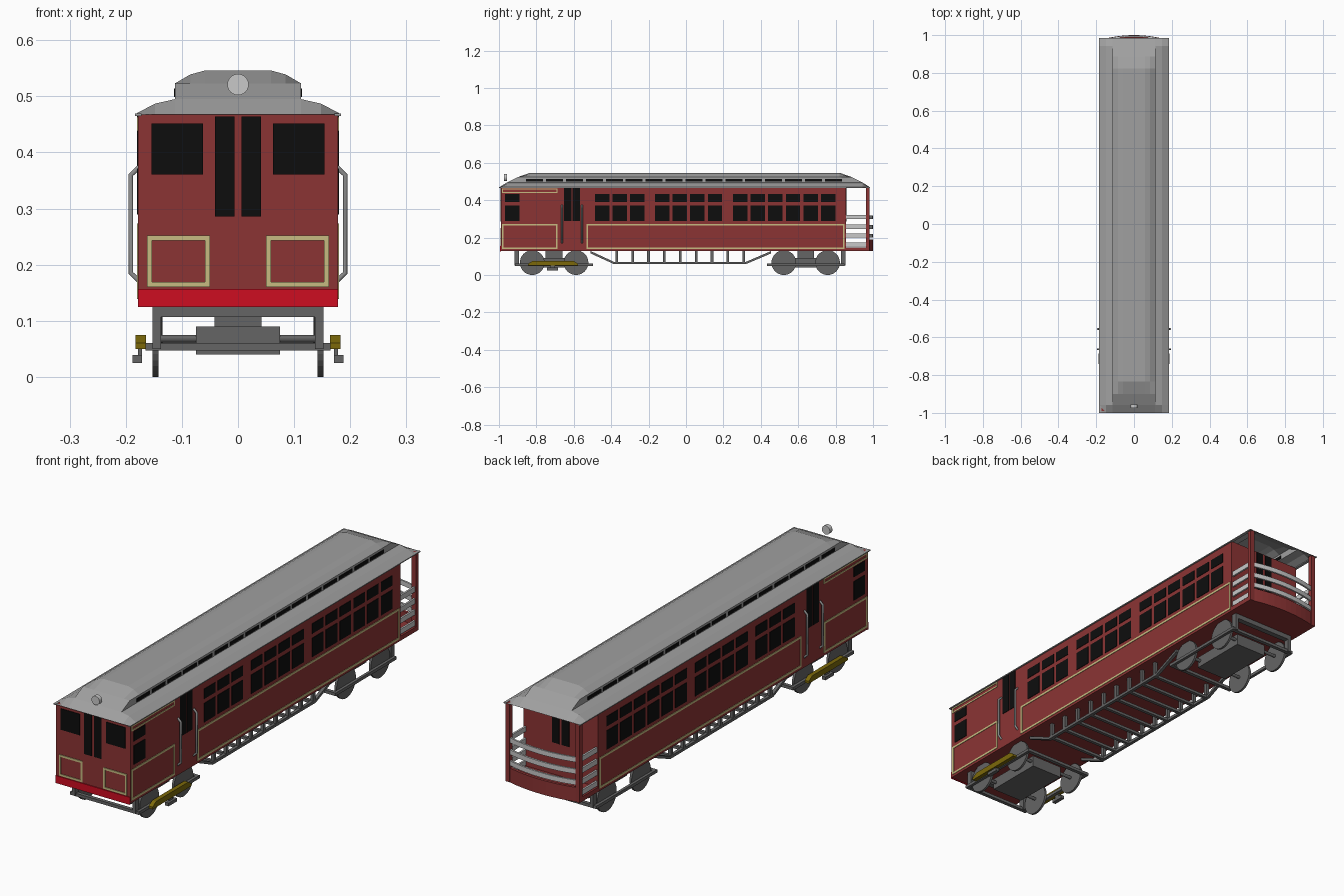
import bpy, bmesh, math

if "Cube" in bpy.data.objects:
    bpy.data.objects.remove(bpy.data.objects["Cube"])

def material(name, rgb):
    m = bpy.data.materials.new(name)
    m.diffuse_color = (*rgb, 1)
    m.use_nodes = True
    m.node_tree.nodes["Principled BSDF"].inputs["Base Color"].default_value = m.diffuse_color
    return m

MAROON = material("maroon paint", (0.26, 0.034, 0.034))
RED = material("bright red", (0.61, 0.004, 0.015))
CREAM = material("cream trim", (0.57, 0.50, 0.22))
BLACK = material("black glass", (0.004, 0.004, 0.004))
ROOF = material("roof grey", (0.35, 0.35, 0.35))
STEEL = material("dark steel", (0.13, 0.13, 0.13))
OCHRE = material("ochre beam", (0.20, 0.14, 0.003))
SILVER = material("light silver", (0.58, 0.58, 0.58))
HANDLE = material("handle grey", (0.27, 0.27, 0.27))

def finish(name, bm, mat):
    bmesh.ops.recalc_face_normals(bm, faces=bm.faces)
    me = bpy.data.meshes.new(name)
    bm.to_mesh(me)
    bm.free()
    me.materials.append(mat)
    ob = bpy.data.objects.new(name, me)
    bpy.context.collection.objects.link(ob)
    return ob

def boxes(name, items, mat, mirror=False):
    """One mesh made of boxes (x0, x1, y0, y1, z0, z1), optionally mirrored in x."""
    bm = bmesh.new()
    if mirror:
        items = items + [(-b[1], -b[0], *b[2:]) for b in items]
    for x0, x1, y0, y1, z0, z1 in items:
        vs = bmesh.ops.create_cube(bm, size=1)["verts"]
        for v in vs:
            v.co = ((x0 + x1) / 2 + v.co.x * (x1 - x0), (y0 + y1) / 2 + v.co.y * (y1 - y0),
                    (z0 + z1) / 2 + v.co.z * (z1 - z0))
    return finish(name, bm, mat)

def prism(name, pts, axis, a, b, mat, mirror=False):
    """Extrude a 2D outline along x (outline in y, z) or z (outline in x, y)."""
    bm = bmesh.new()
    for s in ((1, -1) if mirror else (1,)):
        def at(p, d):
            return (s * d, p[0], p[1]) if axis == "x" else (s * p[0], p[1], d)
        lo = [bm.verts.new(at(p, a)) for p in pts]
        hi = [bm.verts.new(at(p, b)) for p in pts]
        bm.faces.new(lo)
        bm.faces.new(hi)
        for i in range(len(pts)):
            j = (i + 1) % len(pts)
            bm.faces.new((lo[i], lo[j], hi[j], hi[i]))
    return finish(name, bm, mat)

def cylinders(name, items, mat, axis="x", n=32):
    """Cylinders (centre, radius, length) along x or y."""
    bm = bmesh.new()
    for c, r, l in items:
        vs = bmesh.ops.create_cone(bm, cap_ends=True, segments=n, radius1=r, radius2=r, depth=l)["verts"]
        for v in vs:
            x, y, z = v.co
            off = (z, x, y) if axis == "x" else (x, z, y)
            v.co = [c[i] + off[i] for i in range(3)]
    return finish(name, bm, mat)

def border(u0, u1, z0, z1, t):
    """Four strips round a rectangle, as (u0, u1, z0, z1)."""
    return [(u0, u1, z0, z0 + t), (u0, u1, z1 - t, z1),
            (u0, u0 + t, z0 + t, z1 - t), (u1 - t, u1, z0 + t, z1 - t)]

W, FRONT, BACK, FLOOR, EAVE = 0.178, -0.99, 0.855, 0.128, 0.468
SX = (W - 0.002, W + 0.002)          # side plate depth
FY = (FRONT - 0.003, FRONT + 0.002)  # front plate depth

# Car body and the red front buffer band
boxes("car_body", [(-W, W, FRONT, BACK, FLOOR, EAVE)], MAROON)
boxes("front_band", [(-W, W, FRONT - 0.004, FRONT + 0.002, 0.125, 0.157)], RED)

# Roof: stepped cross-section, cut down in height towards both ends
half = [(0.184, 0.468), (0.148, 0.487), (0.1125, 0.495), (0.1125, 0.523), (0.085, 0.539), (0.059, 0.546)]
section = half + [(-x, z) for x, z in reversed(half)]
rings = [(-1.0, 0.468), (-0.957, 0.495), (-0.90, 0.523), (-0.835, 1),
         (0.822, 1), (0.887, 0.523), (0.943, 0.495), (0.985, 0.468)]
bm = bmesh.new()
rows = [[bm.verts.new((x, y, min(z, cap))) for x, z in section] for y, cap in rings]
for r0, r1 in zip(rows, rows[1:]):
    for i in range(len(section) - 1):
        bm.faces.new((r0[i], r0[i + 1], r1[i + 1], r1[i]))
bmesh.ops.remove_doubles(bm, verts=bm.verts, dist=1e-5)
finish("roof", bm, ROOF)
# Eave lip round the roof edge
boxes("eave_lip", [(0.172, 0.184, -1.0, 0.985, 0.465, 0.469)], ROOF, True)

# Clerestory windows
boxes("clerestory_windows", [(0.111, 0.1145, -0.855 + i * 0.1065, -0.764 + i * 0.1065, 0.499, 0.514)
                             for i in range(16)], BLACK, True)

# Side windows: each has an upper and a lower pane
starts = [-0.968]
for first, count in ((-0.487, 3), (-0.166, 4), (0.251, 6)):
    starts += [first + i * 0.0942 for i in range(count)]
boxes("side_windows", [(*SX, y, y + 0.077, z0, z1) for y in starts
                       for z0, z1 in ((0.39, 0.433), (0.289, 0.371))], BLACK, True)
boxes("side_door_windows", [(*SX, y, y + 0.039, 0.289, 0.465) for y in (-0.652, -0.607)], BLACK, True)

# Cream outlines on the sides and front
trim = (border(-0.984, -0.687, 0.139, 0.273, 0.009) + border(-0.984, -0.687, 0.438, 0.463, 0.006)
        + border(-0.533, 0.848, 0.139, 0.273, 0.009))
boxes("side_trim", [(*SX, *t) for t in trim], CREAM, True)
boxes("front_trim", [(t[0], t[1], *FY, t[2], t[3]) for t in border(0.05, 0.1625, 0.16, 0.252, 0.009)], CREAM, True)

# Front and rear end windows
boxes("front_windows", [(0.0625, 0.154, *FY, 0.361, 0.452), (0.006, 0.041, *FY, 0.286, 0.464)], BLACK, True)
boxes("rear_door_windows", [(0.006, 0.041, BACK - 0.002, BACK + 0.003, 0.286, 0.464)], BLACK, True)

# Headlight
cylinders("headlight", [((0, -0.965, 0.521), 0.019, 0.018)], SILVER, "y", 24)

# Door grab handles
for s in (1, -1):
    for y in (-0.663, -0.556):
        cu = bpy.data.curves.new("door_handle", "CURVE")
        cu.dimensions = "3D"
        cu.bevel_depth = 0.005
        cu.bevel_resolution = 1
        sp = cu.splines.new("POLY")
        path = [(0.176, 0.374), (0.191, 0.36), (0.191, 0.185), (0.176, 0.171)]
        sp.points.add(3)
        for p, (x, z) in zip(sp.points, path):
            p.co = (s * x, y, z, 1)
        cu.materials.append(HANDLE)
        bpy.context.collection.objects.link(bpy.data.objects.new("door_handle", cu))

# Rear platform with bowed edge, apron, posts and rails
def bow(inset, w=W):
    return [(w * k / 6, 1.0 - inset - 0.025 * (k / 6) ** 2) for k in range(6, -7, -1)]

prism("platform_floor", [(W, BACK)] + bow(0) + [(-W, BACK)], "z", FLOOR, 0.148, MAROON)
prism("platform_apron", bow(0) + bow(0.012)[::-1], "z", 0.146, 0.19, MAROON)
boxes("platform_posts", [(0.157, W, 0.962, 0.981, FLOOR, EAVE)], MAROON, True)
levels = [0.152, 0.199, 0.247, 0.298]
for z in levels[1:]:
    prism("rear_rail", bow(0.001, 0.172) + bow(0.009, 0.172)[::-1], "z", z, z + 0.021, SILVER)
boxes("side_rails", [(0.166, 0.174, BACK, 0.965, z, z + 0.022) for z in levels], SILVER, True)

# Underfloor truss: bent side bars, hangers and cross bars
truss = [(-0.51, 0.128), (-0.385, 0.07), (0.32, 0.07), (0.455, 0.128),
         (0.455, 0.115), (0.32, 0.058), (-0.385, 0.058), (-0.51, 0.115)]
prism("truss_side_bars", truss, "x", 0.135, 0.149, STEEL, True)
ys = [-0.37 + i * 0.0848 for i in range(9)]
boxes("truss_hangers", [(0.135, 0.149, y - 0.007, y + 0.007, 0.062, 0.13) for y in ys], STEEL, True)
boxes("truss_cross_bars", [(-0.14, 0.14, y - 0.007, y + 0.007, 0.058, 0.07) for y in ys], STEEL)

# Trucks: wheels, axles, frame, motor box and pivot
for label, c, out in (("front", -0.705, -1), ("rear", 0.64, 1)):
    axles = (c - 0.117, c + 0.117)
    cylinders(label + "_wheels", [((s * 0.147, y, 0.066), 0.066, 0.01) for y in axles for s in (1, -1)], STEEL)
    cylinders(label + "_axles", [((0, y, 0.068), 0.007, 0.29) for y in axles], STEEL, n=12)
    e = c + out * 0.2
    boxes(label + "_truck_frame",
          [(0.153, 0.165, c - 0.208, c + 0.208, 0.047, 0.06)], STEEL, True)
    boxes(label + "_truck_ends",
          [(-0.165, 0.165, y - 0.008, y + 0.008, 0.047, 0.06) for y in (c - 0.2, c + 0.2)]
          + [(-0.152, 0.152, e - 0.012, e + 0.012, 0.107, 0.13)]
          + [(s * 0.1445 - 0.0075, s * 0.1445 + 0.0075, e - 0.012, e + 0.012, 0.05, 0.11) for s in (1, -1)], STEEL)
    boxes(label + "_motor_box", [(-0.075, 0.075, c - 0.13, c + 0.13, 0.04, 0.09)], STEEL)
    boxes(label + "_pivot", [(-0.042, 0.042, c - 0.045, c + 0.045, 0.088, 0.13)], STEEL)

# Ochre side beams and current collector shoes on the front truck
beam = [(-0.845, 0.05), (-0.578, 0.05), (-0.578, 0.06), (-0.60, 0.075), (-0.82, 0.075), (-0.845, 0.06)]
prism("shoe_beam", beam, "x", 0.164, 0.183, OCHRE, True)
boxes("collector_shoe", [(0.171, 0.188, -0.742, -0.685, 0.025, 0.039),
                         (0.171, 0.178, -0.725, -0.70, 0.038, 0.052)], STEEL, True)
